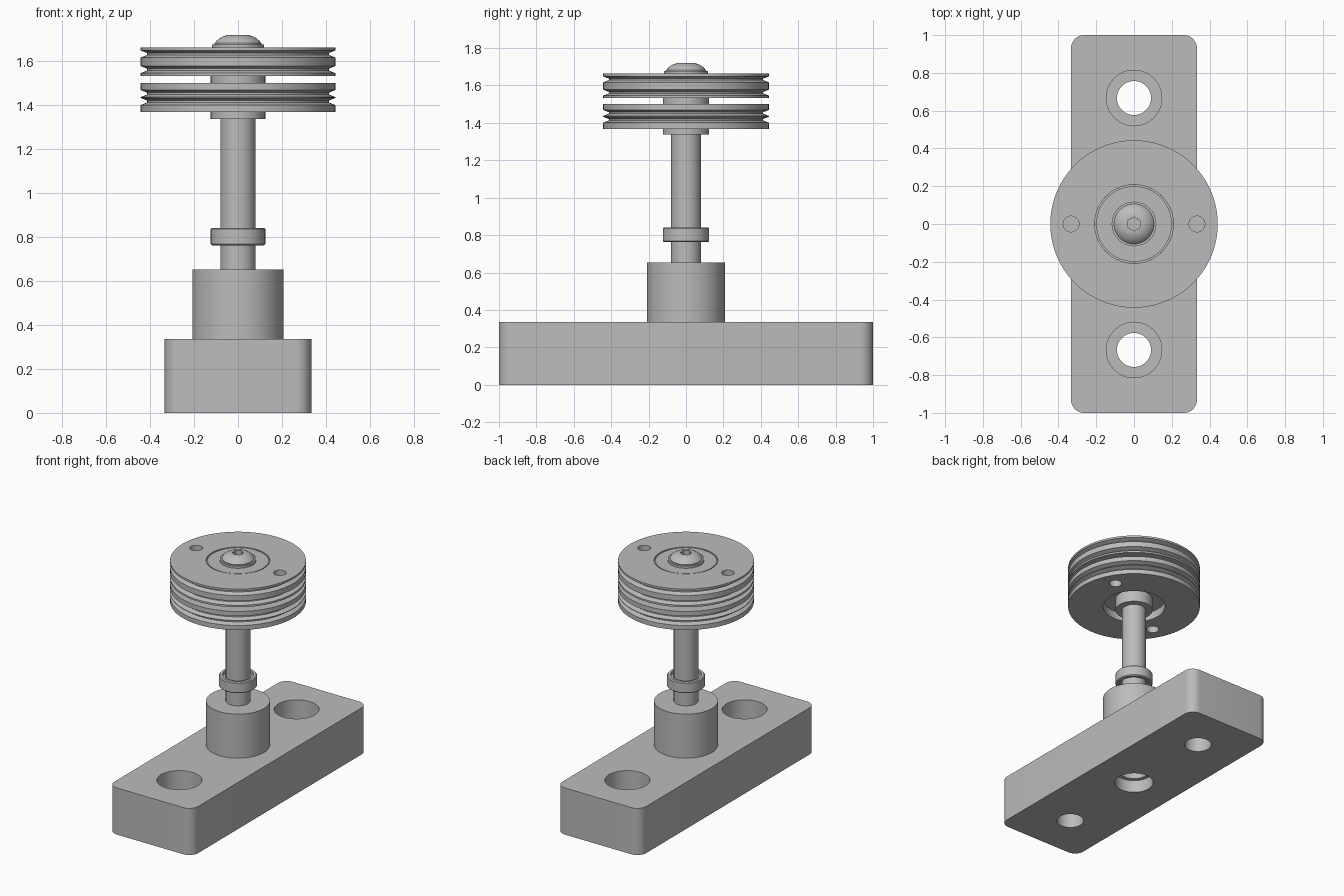
import bpy, bmesh, math
from mathutils import Matrix

if "Cube" in bpy.data.objects:
    bpy.data.objects.remove(bpy.data.objects["Cube"])

GREY = (0.5, 0.5, 0.5, 1)
metal = bpy.data.materials.new("plain grey metal")
metal.use_nodes = True
metal.diffuse_color = GREY
metal.node_tree.nodes["Principled BSDF"].inputs["Base Color"].default_value = GREY


def add_object(name, bm):
    bmesh.ops.recalc_face_normals(bm, faces=bm.faces)
    mesh = bpy.data.meshes.new(name)
    bm.to_mesh(mesh)
    bm.free()
    mesh.materials.append(metal)
    obj = bpy.data.objects.new(name, mesh)
    bpy.context.collection.objects.link(obj)
    return obj


def lathe(name, profile, steps=96):
    """Revolve a closed (radius, height) outline around z."""
    bm = bmesh.new()
    verts = [bm.verts.new((r, 0, z)) for r, z in profile]
    edges = [bm.edges.new((a, b)) for a, b in zip(verts, verts[1:] + verts[:1])]
    bmesh.ops.spin(bm, geom=verts + edges, axis=(0, 0, 1), cent=(0, 0, 0),
                   angle=math.tau, steps=steps)
    bmesh.ops.remove_doubles(bm, verts=bm.verts, dist=1e-5)
    return add_object(name, bm)


def tube(name, inner, outer, z0, z1):
    return lathe(name, [(inner, z0), (outer, z0), (outer, z1), (inner, z1)])


def cylinder(name, radius, z0, z1, x=0, y=0, sides=64):
    bm = bmesh.new()
    bmesh.ops.create_cone(bm, cap_ends=True, segments=sides, radius1=radius,
                          radius2=radius, depth=z1 - z0,
                          matrix=Matrix.Translation((x, y, (z0 + z1) / 2)))
    return add_object(name, bm)


def cut(obj, cutters):
    bpy.context.view_layer.objects.active = obj
    for cutter in cutters:
        cutter.hide_render = True
        mod = obj.modifiers.new("cut", 'BOOLEAN')
        mod.operation = 'DIFFERENCE'
        mod.solver = 'EXACT'
        mod.object = cutter
        bpy.ops.object.modifier_apply(modifier=mod.name)
        bpy.data.objects.remove(cutter)


parts = []

# Base block with rounded vertical corners
bm = bmesh.new()
bmesh.ops.create_cube(bm, size=1, matrix=Matrix.Translation((0, 0, 0.168))
                      @ Matrix.Diagonal((0.667, 2, 0.336, 1)))
upright = [e for e in bm.edges if abs(e.verts[0].co.z - e.verts[1].co.z) > 0.1]
bmesh.ops.bevel(bm, geom=upright, offset=0.07, segments=10, profile=0.5,
                affect='EDGES')
base = add_object("base_block", bm)

# Counterbored mounting holes and the stepped hole underneath
holes = []
for y in (-0.667, 0.667):
    holes += [cylinder("through_cutter", 0.09, -0.1, 0.5, y=y),
              cylinder("counterbore_cutter", 0.147, 0.15, 0.5, y=y)]
holes += [cylinder("under_cutter", 0.128, -0.1, 0.09),
          cylinder("inner_cutter", 0.1, -0.1, 0.3)]
cut(base, holes)
parts.append(base)

# Boss, shaft and cupped collar
parts.append(tube("boss", 0.08, 0.208, 0.336, 0.653))
parts.append(cylinder("shaft", 0.08, 0.28, 1.66))
parts.append(lathe("collar", [
    (0.08, 0.785), (0.1, 0.785), (0.1, 0.762), (0.118, 0.762), (0.124, 0.768),
    (0.124, 0.836), (0.118, 0.842), (0.1, 0.842), (0.1, 0.82), (0.08, 0.82)]))

# Spacer washers
parts.append(tube("lower_spacer", 0.08, 0.124, 1.338, 1.43))
parts.append(tube("middle_spacer", 0.08, 0.124, 1.44, 1.57))


def pulley(name, z0, z1, grooves, turn):
    """Grooved wheel with a bearing bore and two small through holes."""
    rim, half, deep = 0.443, 0.016, 0.03
    outline = [(0.208, z0), (rim, z0)]
    for z in grooves:
        outline += [(rim, z - half), (rim - deep, z - 0.004),
                    (rim - deep, z + 0.004), (rim, z + half)]
    outline += [(rim, z1), (0.208, z1)]
    wheel = lathe(name, outline, 128)
    cut(wheel, [cylinder("pin_cutter", 0.042, z0 - 0.01, z1 + 0.01,
                         0.333 * math.cos(a), 0.333 * math.sin(a), 32)
                for a in (turn, turn + math.pi)])
    parts.append(wheel)


pulley("lower_pulley", 1.368, 1.502, (1.417, 1.453), math.radians(28))
pulley("upper_pulley", 1.533, 1.663, (1.562, 1.633), 0)


# Bearings inside the pulleys, with a fine gap at the outer edge
def bearing(name, z0, z1):
    parts.append(lathe(name, [
        (0.08, z0), (0.208, z0), (0.208, z1 - 0.01), (0.2, z1 - 0.01),
        (0.2, z1), (0.08, z1)]))


bearing("lower_bearing", 1.425, 1.5)
bearing("upper_bearing", 1.56, 1.661)

# Domed screw with a washer and a hexagonal socket
parts.append(tube("top_washer", 0.05, 0.118, 1.655, 1.677))
screw = lathe("domed_screw", [
    (0, 1.65), (0.106, 1.65), (0.106, 1.682), (0.098, 1.693), (0.083, 1.705),
    (0.066, 1.714), (0.05, 1.719), (0, 1.719)])
cut(screw, [cylinder("socket_cutter", 0.037, 1.68, 1.75, sides=6)])
parts.append(screw)

# Smooth round walls, crisp edges
bpy.ops.object.select_all(action='DESELECT')
for part in parts:
    part.select_set(True)
bpy.context.view_layer.objects.active = base
bpy.ops.object.shade_smooth_by_angle(angle=math.radians(25))
